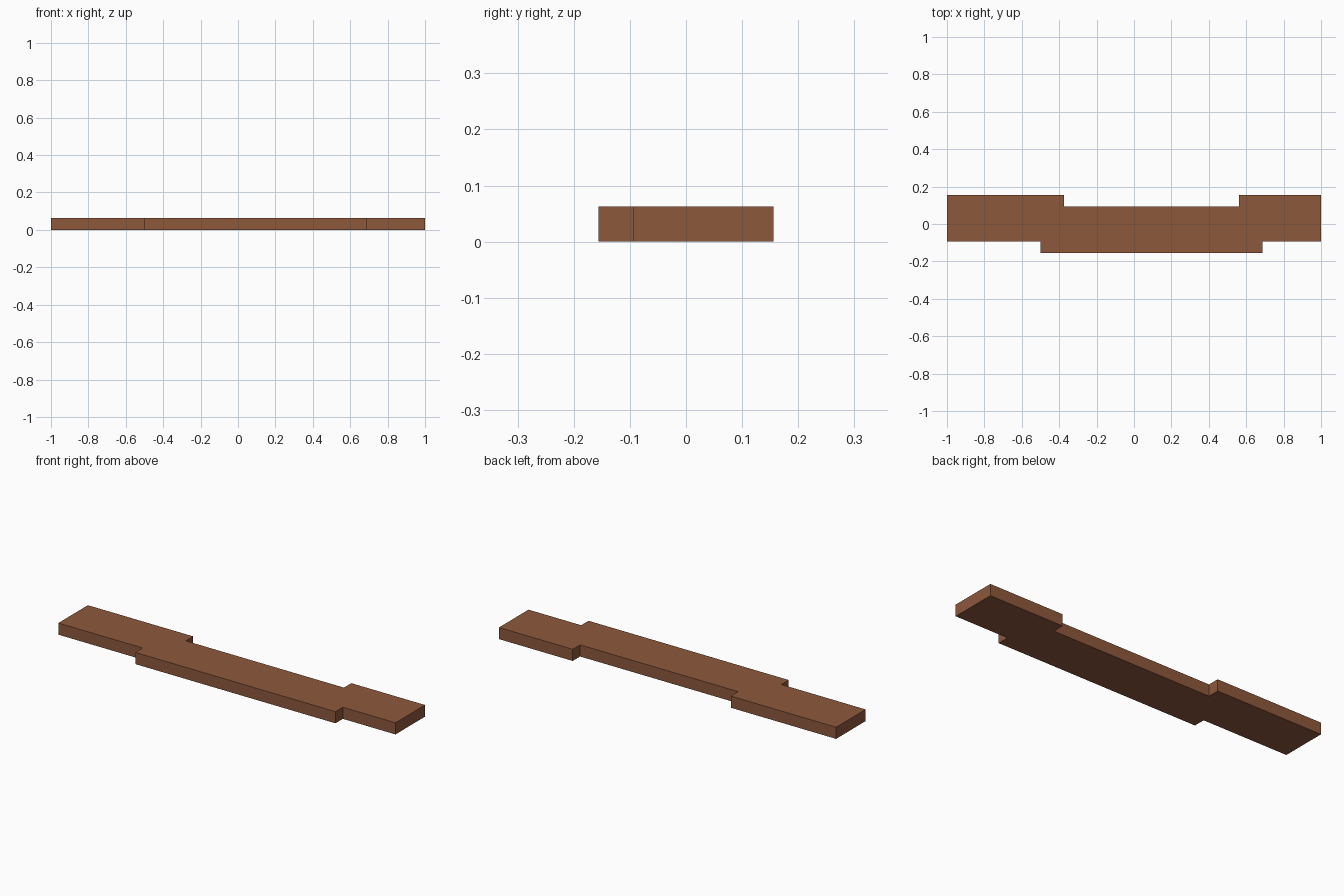
import bpy, bmesh

if "Cube" in bpy.data.objects:
    bpy.data.objects.remove(bpy.data.objects["Cube"])

# The plank is laid out on a grid of 1/16 unit cells (32 long, 5 wide, 1 thick)
CELL = 1 / 16

wood = bpy.data.materials.new("brown wood")
wood.diffuse_color = (0.27, 0.098, 0.046, 1)
wood.use_nodes = True
wood.node_tree.nodes["Principled BSDF"].inputs["Base Color"].default_value = wood.diffuse_color

# Stepped outline, counter-clockwise from the front left corner, in cells
outline = [(-16, -1.5), (-8, -1.5), (-8, -2.5), (11, -2.5), (11, -1.5), (16, -1.5),
           (16, 2.5), (9, 2.5), (9, 1.5), (-6, 1.5), (-6, 2.5), (-16, 2.5)]

# Extrude the outline into a solid plank
bm = bmesh.new()
base = bm.faces.new([bm.verts.new((x * CELL, y * CELL, 0)) for x, y in outline])
top = bmesh.ops.extrude_face_region(bm, geom=[base], use_keep_orig=True)["geom"]
bmesh.ops.translate(bm, vec=(0, 0, CELL),
                    verts=[v for v in top if isinstance(v, bmesh.types.BMVert)])
bmesh.ops.recalc_face_normals(bm, faces=bm.faces)

mesh = bpy.data.meshes.new("plank")
bm.to_mesh(mesh)
bm.free()
mesh.materials.append(wood)
bpy.context.collection.objects.link(bpy.data.objects.new("plank", mesh))
